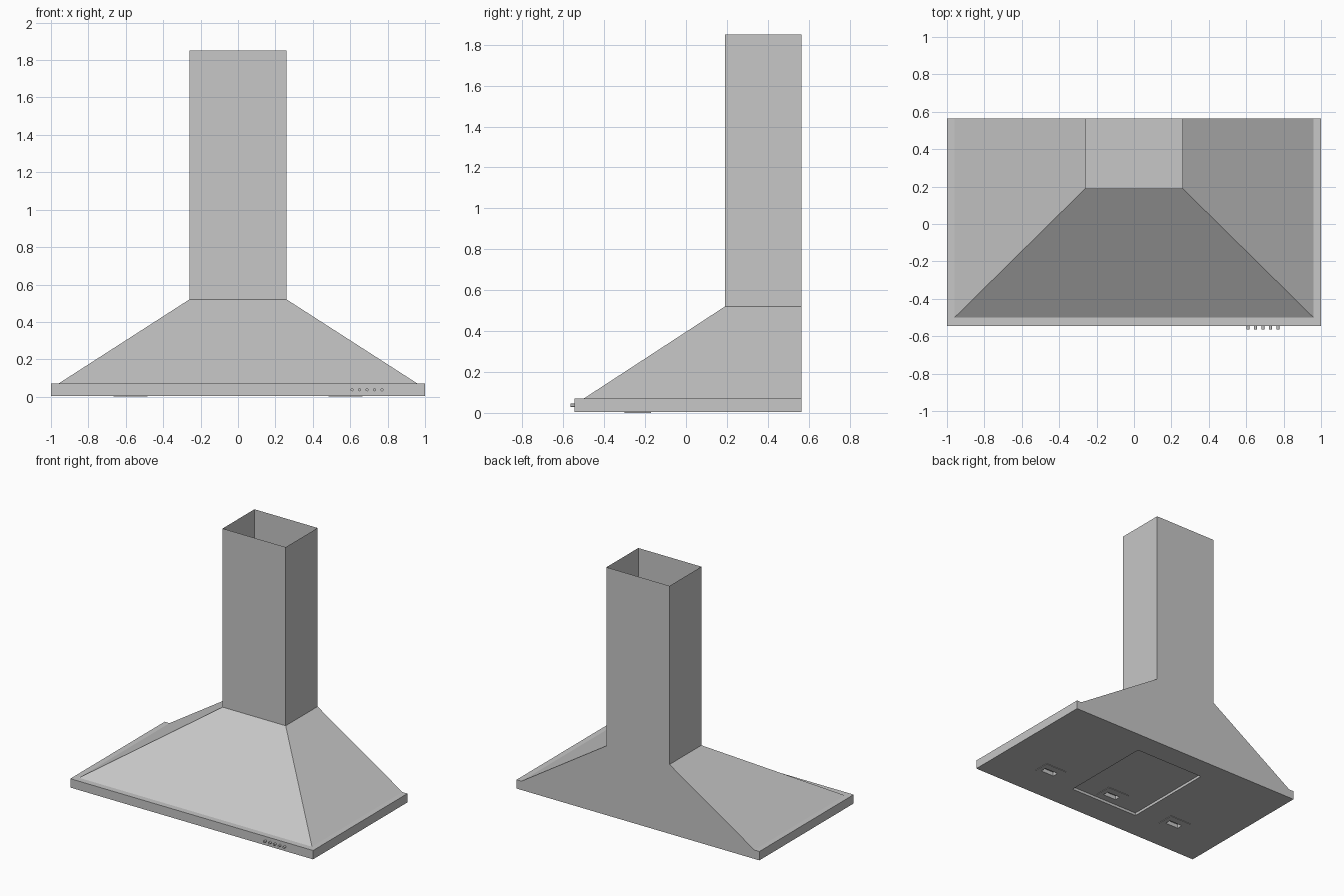
import bpy, bmesh
from mathutils import Matrix

cube = bpy.data.objects.get("Cube")
if cube:
    bpy.data.objects.remove(cube, do_unlink=True)

steel = bpy.data.materials.new("brushed_steel_grey")
steel.use_nodes = True
grey = (0.57, 0.57, 0.57, 1)
steel.diffuse_color = grey
steel.node_tree.nodes["Principled BSDF"].inputs["Base Color"].default_value = grey

BACK = 0.565
SLAB_TOP = 0.07


def finish(name, bm):
    mesh = bpy.data.meshes.new(name)
    bm.to_mesh(mesh)
    bm.free()
    obj = bpy.data.objects.new(name, mesh)
    bpy.context.collection.objects.link(obj)
    mesh.materials.append(steel)
    return obj


def box(name, x, y, z):
    """Box from (min, max) pairs."""
    bm = bmesh.new()
    bmesh.ops.create_cube(bm, size=1)
    for v in bm.verts:
        v.co = [pair[0] if c < 0 else pair[1] for c, pair in zip(v.co, (x, y, z))]
    return finish(name, bm)


def cut(obj, cutter):
    mod = obj.modifiers.new("cut", 'BOOLEAN')
    mod.operation = 'DIFFERENCE'
    mod.solver = 'EXACT'
    mod.object = cutter
    bpy.context.view_layer.objects.active = obj
    bpy.ops.object.modifier_apply(modifier=mod.name)


def drop(cutter):
    bpy.data.objects.remove(cutter, do_unlink=True)


# Canopy and open-topped chimney: rectangular rings joined by walls
bm = bmesh.new()
rings = []
for half, front, z in ((0.96, -0.5, SLAB_TOP), (0.26, 0.19, 0.52), (0.26, 0.19, 1.85)):
    corners = ((-half, front), (half, front), (half, BACK), (-half, BACK))
    rings.append([bm.verts.new((x, y, z)) for x, y in corners])
for low, high in zip(rings, rings[1:]):
    for i in range(4):
        j = (i + 1) % 4
        bm.faces.new((low[i], low[j], high[j], high[i]))
finish("canopy_and_chimney", bm)

# Base slab with a recessed filter bay underneath
slab = box("base_slab", (-1, 1), (-0.545, BACK), (0.004, SLAB_TOP))
bay = box("bay_cutter", (-0.29, 0.29), (-0.33, 0.39), (-0.1, 0.024))
cut(slab, bay)
drop(bay)

# Slotted handle plates below the three filters
for label, x, z in (("left", 0.575, 0), ("middle", 0, 0.02), ("right", -0.575, 0)):
    plate = box(label + "_filter_handle", (x - 0.09, x + 0.09), (-0.3, -0.17), (z, z + 0.0045))
    slot = box("slot_cutter", (x - 0.055, x + 0.055), (-0.27, -0.225), (-0.1, z + 0.03))
    cut(plate, slot)
    cut(slab, slot)
    drop(slot)

# Row of control buttons on the front edge
for i in range(5):
    bm = bmesh.new()
    bmesh.ops.create_cone(bm, cap_ends=True, segments=16, radius1=0.008, radius2=0.008, depth=0.024)
    bmesh.ops.rotate(bm, verts=bm.verts, matrix=Matrix.Rotation(1.5708, 3, 'X'))
    bmesh.ops.translate(bm, verts=bm.verts, vec=(0.61 + 0.04 * i, -0.553, 0.037))
    button = finish("control_button_%d" % (i + 1), bm)
    bpy.ops.object.select_all(action='DESELECT')
    button.select_set(True)
    bpy.context.view_layer.objects.active = button
    bpy.ops.object.shade_smooth_by_angle()
